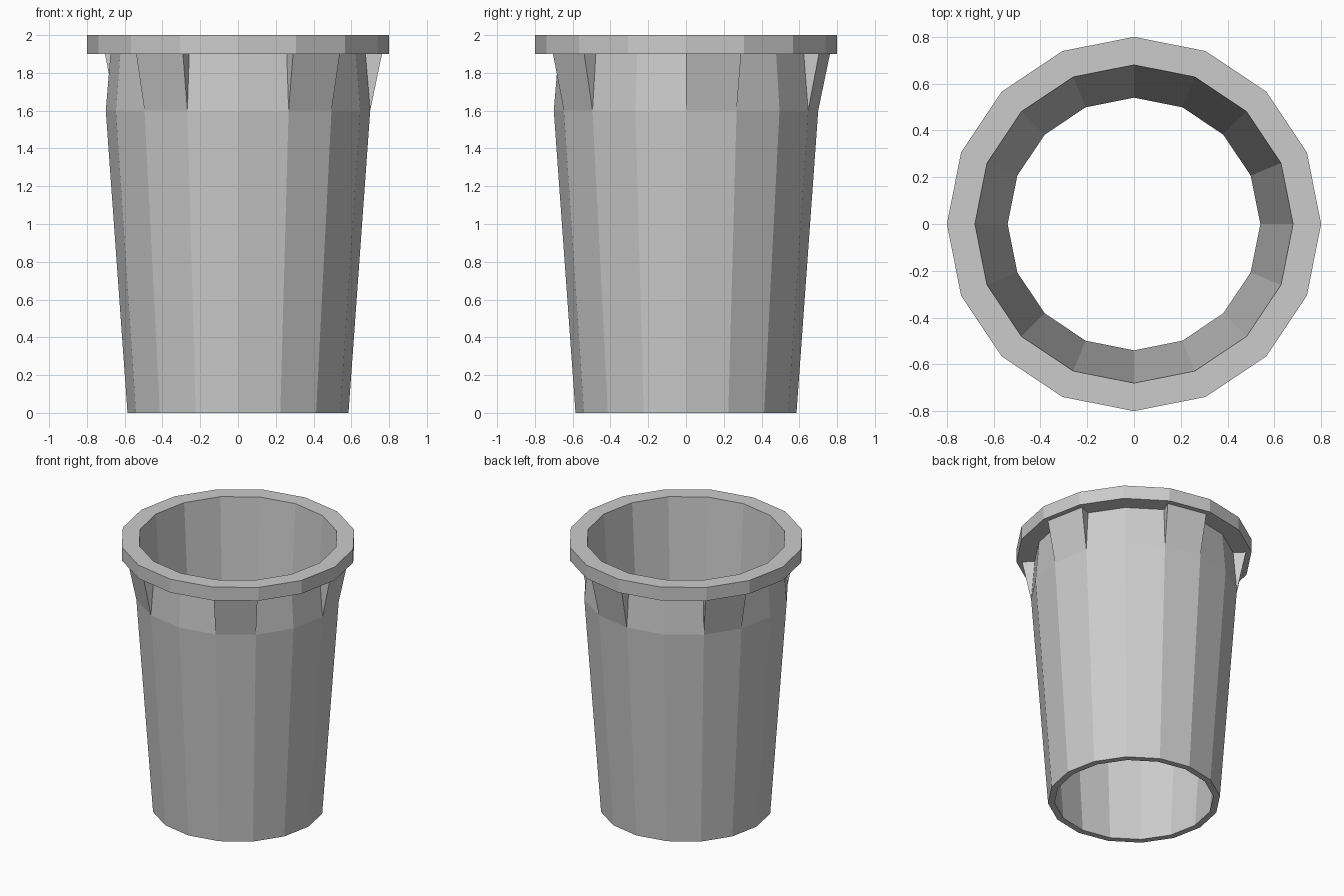
import bpy, bmesh
from math import cos, sin, tau

SIDES = 16
CLIPS = {0, 3, 6, 10, 13}      # segments that flare out under the rim

cube = bpy.data.objects.get("Cube")
if cube:
    bpy.data.objects.remove(cube, do_unlink=True)

grey = bpy.data.materials.new("plain grey")
grey.use_nodes = True
colour = (0.6, 0.6, 0.6, 1)
grey.diffuse_color = colour
grey.node_tree.nodes["Principled BSDF"].inputs["Base Color"].default_value = colour


def point(r, i, z):
    a = tau * i / SIDES
    return (r * cos(a), r * sin(a), z)


def finish(name, bm):
    bmesh.ops.remove_doubles(bm, verts=bm.verts, dist=0.0005)
    bmesh.ops.recalc_face_normals(bm, faces=bm.faces)
    mesh = bpy.data.meshes.new(name)
    bm.to_mesh(mesh)
    bm.free()
    mesh.materials.append(grey)
    obj = bpy.data.objects.new(name, mesh)
    bpy.context.collection.objects.link(obj)
    return obj


# Tapered open tube with a wide rim, revolved from one closed profile
profile = [(0.54, 0), (0.585, 0), (0.70, 1.6), (0.675, 1.9),
           (0.80, 1.9), (0.80, 2.0), (0.68, 2.0)]
bm = bmesh.new()
rings = [[bm.verts.new(point(r, i, z)) for i in range(SIDES)] for r, z in profile]
for k, ring in enumerate(rings):
    above = rings[(k + 1) % len(rings)]
    for i in range(SIDES):
        j = (i + 1) % SIDES
        bm.faces.new((ring[i], ring[j], above[j], above[i]))
finish("cup_body", bm)

# Flared wedge clips below the rim: outer panel and two triangular ends
for n, seg in enumerate(sorted(CLIPS)):
    bm = bmesh.new()
    ends = [[bm.verts.new(point(r, i, z)) for r, z in ((0.70, 1.6), (0.762, 1.9), (0.675, 1.9))]
            for i in (seg, seg + 1)]
    a, b = ends
    bm.faces.new((a[0], b[0], b[1], a[1]))
    bm.faces.new((a[1], b[1], b[2], a[2]))
    bm.faces.new((a[2], b[2], b[0], a[0]))
    bm.faces.new(a)
    bm.faces.new(b)
    finish(f"rim_clip_{n + 1}", bm)
